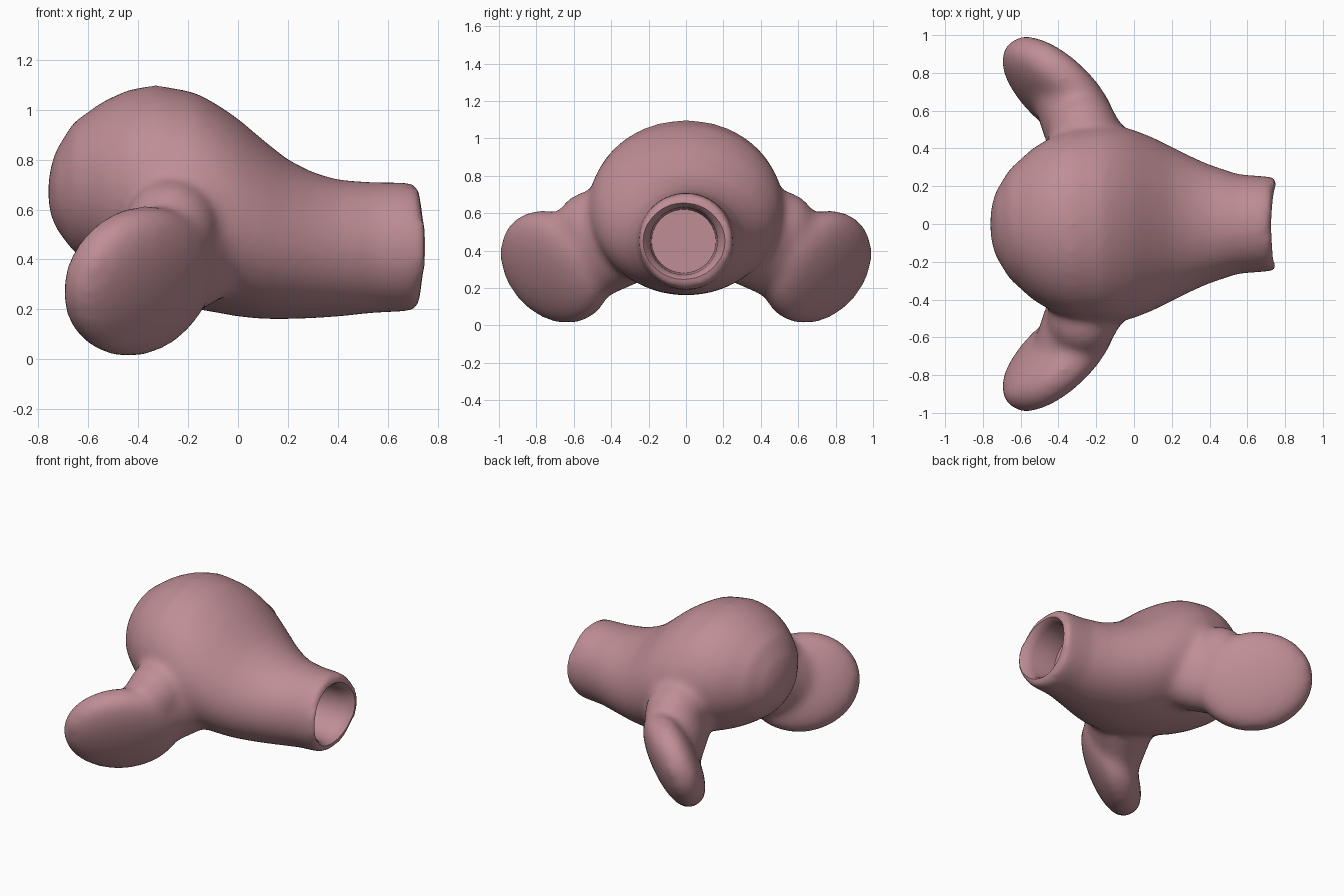
import bpy, bmesh, math
from mathutils import Matrix, Vector

if "Cube" in bpy.data.objects:
    bpy.data.objects.remove(bpy.data.objects["Cube"])

skin = bpy.data.materials.new("dusty_pink")
skin.diffuse_color = (0.52, 0.27, 0.30, 1)
skin.use_nodes = True
skin.node_tree.nodes["Principled BSDF"].inputs["Base Color"].default_value = skin.diffuse_color


def loft(bm, stations, sides=40, saddle=0.0):
    """Closed tube of ellipses along x; stations are (x, top, bottom, half width, y centre)."""
    rings = []
    for i, (x, top, bot, hw, yc) in enumerate(stations):
        last = i == len(stations) - 1
        ring = []
        for k in range(sides):
            a = 2 * math.pi * k / sides
            dx = saddle * math.cos(a) ** 2 if last else 0
            ring.append(bm.verts.new((x + dx, yc + hw * math.cos(a),
                                      (top + bot) / 2 + (top - bot) / 2 * math.sin(a))))
        rings.append(ring)
    for r, s in zip(rings, rings[1:]):
        for k in range(sides):
            j = (k + 1) % sides
            bm.faces.new((r[k], r[j], s[j], s[k]))
    for ring in (rings[0], rings[-1]):
        c = bm.verts.new(sum((v.co for v in ring), Vector()) / sides)
        for k in range(sides):
            bm.faces.new((ring[k], ring[(k + 1) % sides], c))


def blob_points(centre, radii, axes, side, boxy=1.0):
    """Points of an ellipsoid, flattened on its second axis when boxy < 1."""
    tmp = bmesh.new()
    bmesh.ops.create_uvsphere(tmp, u_segments=32, v_segments=20, radius=1)
    pts = []
    for v in tmp.verts:
        c = v.co
        y = math.copysign(abs(c.y) ** boxy, c.y) if abs(c.y) > 1e-6 else 0
        p = Vector(centre) + axes[0] * c.x * radii[0] + axes[1] * y * radii[1] + axes[2] * c.z * radii[2]
        pts.append(Vector((p.x, p.y * side, p.z)))
    tmp.free()
    return pts


def hull(bm, pts):
    """Convex hull of the points, joined into bm as a closed shell."""
    tmp = bmesh.new()
    for p in pts:
        tmp.verts.new(p)
    res = bmesh.ops.convex_hull(tmp, input=tmp.verts)
    loose = [v for v in tmp.verts if not v.link_faces]
    bmesh.ops.delete(tmp, geom=loose, context='VERTS')
    bmesh.ops.recalc_face_normals(tmp, faces=tmp.faces)
    me = bpy.data.meshes.new("hull_temp")
    tmp.to_mesh(me)
    tmp.free()
    bm.from_mesh(me)
    bpy.data.meshes.remove(me)


def finish(bm, name):
    bmesh.ops.recalc_face_normals(bm, faces=bm.faces)
    me = bpy.data.meshes.new(name)
    bm.to_mesh(me)
    bm.free()
    me.materials.append(skin)
    ob = bpy.data.objects.new(name, me)
    bpy.context.collection.objects.link(ob)
    return ob


# Round bulb tapering into a short snout
bm = bmesh.new()
loft(bm, [(-.76, .73, .61, .07, 0), (-.735, .83, .53, .17, 0), (-.66, .95, .43, .29, 0),
          (-.54, 1.035, .35, .40, 0), (-.44, 1.08, .30, .46, 0), (-.33, 1.10, .26, .50, 0),
          (-.17, 1.07, .20, .525, 0), (-.08, 1.02, .185, .52, 0),
          (0, .965, .17, .50, 0), (.1, .88, .16, .46, 0), (.2, .80, .16, .41, 0),
          (.3, .75, .163, .36, 0), (.4, .72, .17, .315, 0), (.55, .71, .185, .265, 0),
          (.68, .71, .19, .255, 0), (.724, .70, .20, .25, 0)], saddle=.03)

# Paired flattened paddles, each growing out of the bulb through a broad root
along = Vector((-.69, .70, .12)).normalized()
across = along.cross(Vector((.06, .42, .9))).normalized()
up = across.cross(along)
paddle = (along, across, up)
world = (Vector((1, 0, 0)), Vector((0, 1, 0)), Vector((0, 0, 1)))
for side in (1, -1):
    hull(bm, blob_points((-.40, .70, .313), (.37, .145, .315), paddle, side, .75))
    hull(bm, blob_points((-.36, .68, .32), (.28, .11, .25), paddle, side)
         + blob_points((-.18, .32, .48), (.24, .18, .27), world, side))
    hull(bm, blob_points((-.27, .50, .52), (.19, .20, .20), world, side))
body = finish(bm, "body")

# Opening cutter with a flared lip
bm = bmesh.new()
loft(bm, [(.50, .62, .28, .172, -.012), (.67, .63, .27, .18, -.012),
          (.71, .64, .26, .19, -.012), (.80, .72, .18, .26, -.012)])
cutter = finish(bm, "opening_cutter")
cutter.hide_render = True

# Fuse the parts, soften the joins, then cut the opening
remesh = body.modifiers.new("fuse", 'REMESH')
remesh.mode = 'VOXEL'
remesh.voxel_size = 0.022
soft = body.modifiers.new("soften", 'SMOOTH')
soft.factor = 0.5
soft.iterations = 18
cut = body.modifiers.new("opening", 'BOOLEAN')
cut.operation = 'DIFFERENCE'
cut.solver = 'EXACT'
cut.object = cutter

bpy.context.view_layer.update()
bpy.ops.object.select_all(action='DESELECT')
body.select_set(True)
bpy.context.view_layer.objects.active = body
bpy.ops.object.convert(target='MESH')
bpy.data.objects.remove(cutter)
bpy.ops.object.shade_smooth_by_angle(angle=math.radians(50))
